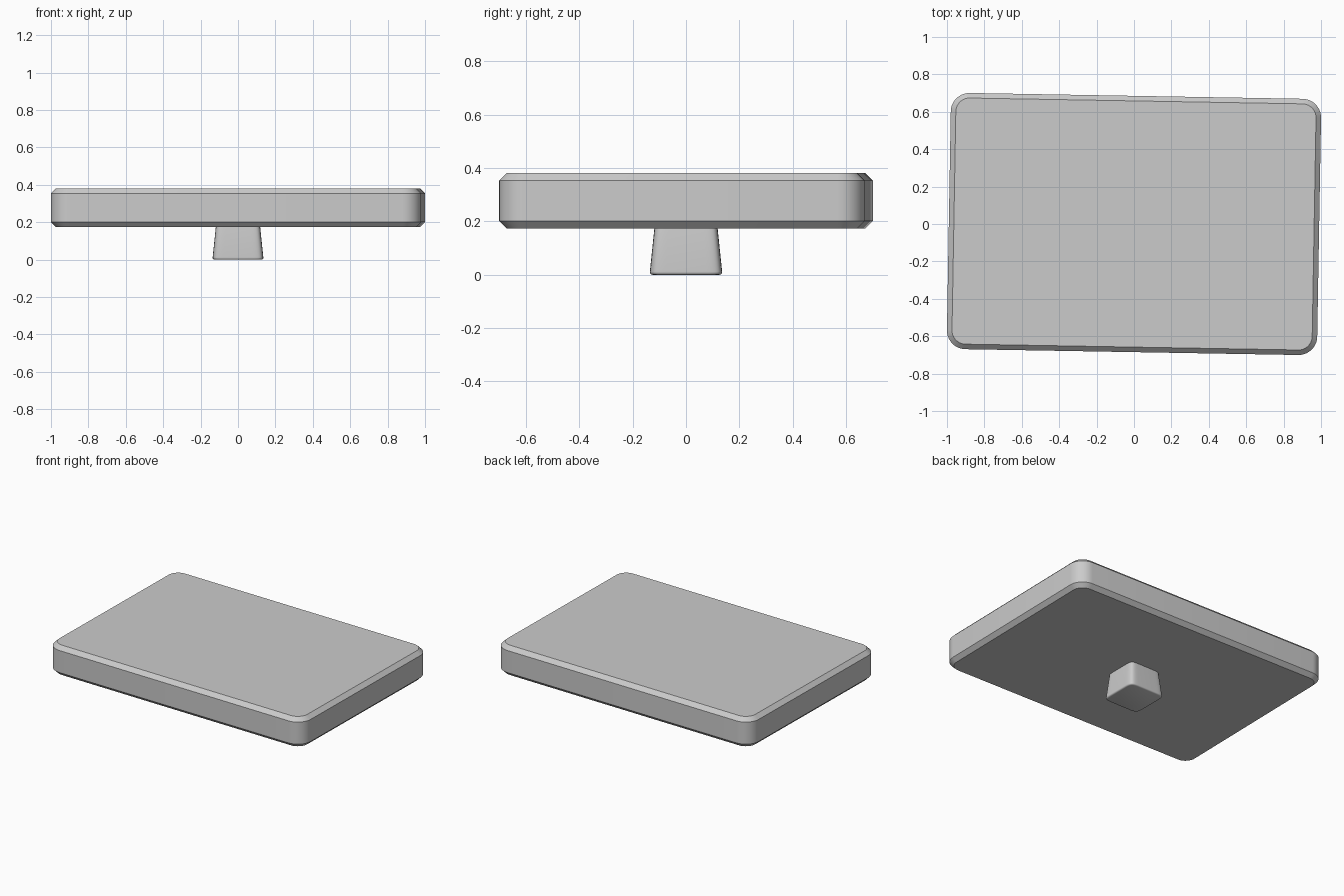
import bpy, bmesh
from math import cos, sin, pi, radians, copysign

if "Cube" in bpy.data.objects:
    bpy.data.objects.remove(bpy.data.objects["Cube"])


def rounded_rect(hx, hy, r, seg=10):
    pts = []
    for k, (sx, sy) in enumerate([(1, 1), (-1, 1), (-1, -1), (1, -1)]):
        for i in range(seg + 1):
            a = (k + i / seg) * pi / 2
            pts.append((sx * (hx - r) + r * cos(a), sy * (hy - r) + r * sin(a)))
    return pts


def superellipse(h, n=8, count=64):
    p = 2 / n
    pts = []
    for i in range(count):
        a = 2 * pi * i / count
        c, s = cos(a), sin(a)
        pts.append((copysign(abs(c) ** p, c) * h, copysign(abs(s) ** p, s) * h))
    return pts


def loft(name, rings, angle):
    # Skin a stack of (outline, z) rings and cap both ends
    bm = bmesh.new()
    loops = [[bm.verts.new((x, y, z)) for x, y in pts] for pts, z in rings]
    n = len(loops[0])
    for a, b in zip(loops, loops[1:]):
        for i in range(n):
            j = (i + 1) % n
            bm.faces.new((a[i], a[j], b[j], b[i]))
    bm.faces.new(loops[0][::-1])
    bm.faces.new(loops[-1])
    bmesh.ops.recalc_face_normals(bm, faces=bm.faces)
    mesh = bpy.data.meshes.new(name)
    bm.to_mesh(mesh)
    bm.free()
    ob = bpy.data.objects.new(name, mesh)
    bpy.context.collection.objects.link(ob)
    bpy.ops.object.select_all(action='DESELECT')
    ob.select_set(True)
    bpy.context.view_layer.objects.active = ob
    bpy.ops.object.shade_smooth_by_angle(angle=radians(angle))
    return ob


# Slab with chamfered top and bottom rims, turned very slightly
HX, HY, R, C = 0.99, 0.685, 0.10, 0.027
Z0, Z1 = 0.174, 0.381
outer = rounded_rect(HX, HY, R)
inner = rounded_rect(HX - C, HY - C, R - C)
slab = loft("slab", [(inner, Z0), (outer, Z0 + C), (outer, Z1 - C), (inner, Z1)], 30)
slab.rotation_euler.z = radians(-1)

# Tapered foot with a softly rounded bottom rim
foot = loft("foot", [(superellipse(h), z) for h, z in
                     [(0.126, 0.0), (0.132, 0.002), (0.135, 0.006),
                      (0.1355, 0.012), (0.118, 0.18)]], 50)
